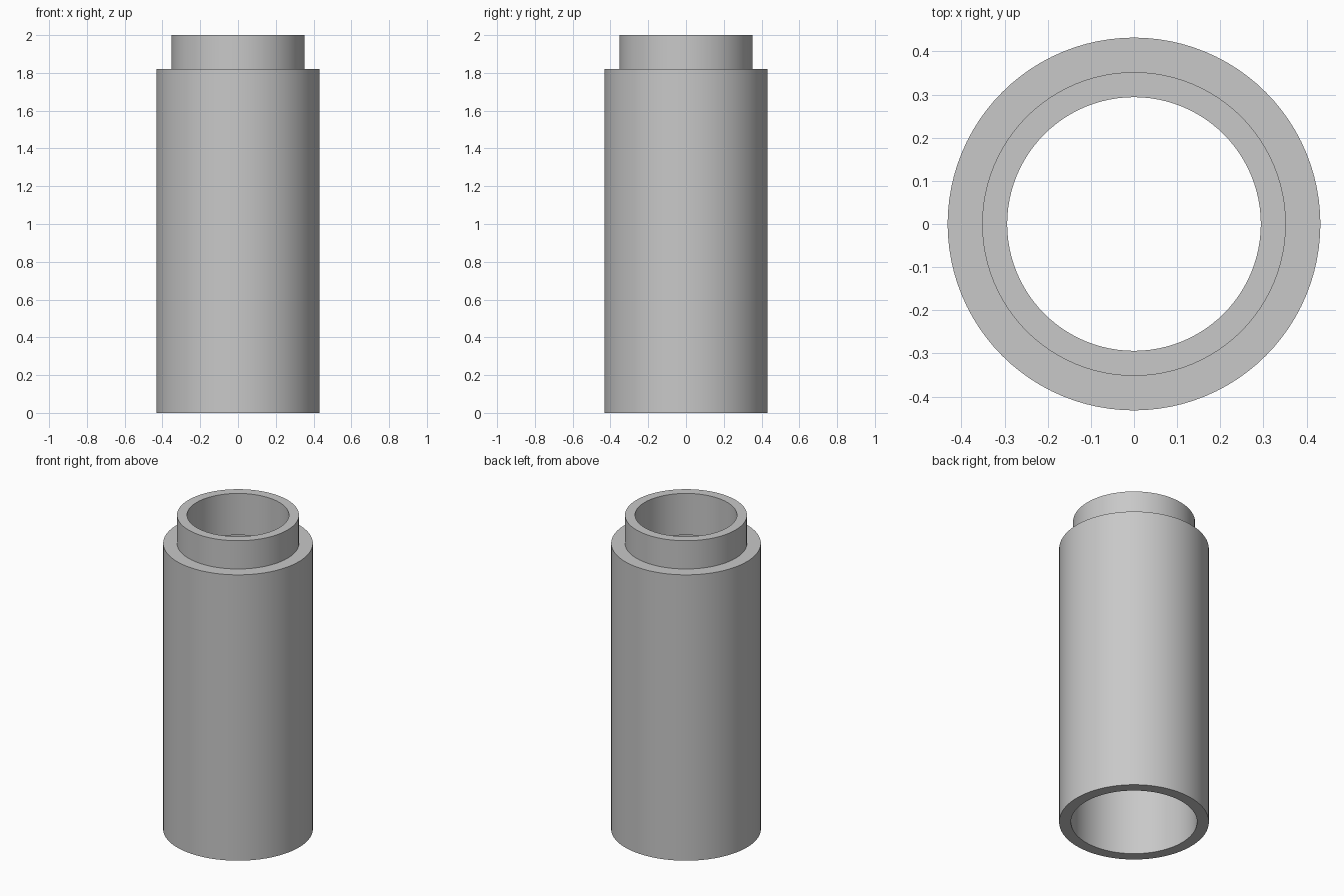
import bpy
import bmesh
from math import radians, tau

cube = bpy.data.objects.get("Cube")
if cube:
    bpy.data.objects.remove(cube, do_unlink=True)

SIDES = 96
OUTER, SPIGOT = 0.432, 0.352        # outside radii
SOCKET, BORE = 0.364, 0.294         # inside radii
TOP, SHOULDER, LEDGE = 2.0, 1.82, 1.735

grey = bpy.data.materials.new("light_grey")
grey.use_nodes = True
colour = (0.58, 0.58, 0.58, 1)
grey.diffuse_color = colour
grey.node_tree.nodes["Principled BSDF"].inputs["Base Color"].default_value = colour


def lathe(name, profile, material):
    """Spin a closed (radius, height) profile around the z axis."""
    bm = bmesh.new()
    verts = [bm.verts.new((r, 0, z)) for r, z in profile]
    edges = [bm.edges.new((v, verts[i - 1])) for i, v in enumerate(verts)]
    bmesh.ops.spin(bm, geom=verts + edges, cent=(0, 0, 0), axis=(0, 0, 1),
                   angle=tau, steps=SIDES, use_merge=True)
    bmesh.ops.remove_doubles(bm, verts=bm.verts, dist=0.0001)
    bmesh.ops.recalc_face_normals(bm, faces=bm.faces)
    mesh = bpy.data.meshes.new(name)
    bm.to_mesh(mesh)
    bm.free()
    mesh.materials.append(material)
    obj = bpy.data.objects.new(name, mesh)
    bpy.context.collection.objects.link(obj)
    bpy.ops.object.select_all(action="DESELECT")
    obj.select_set(True)
    bpy.context.view_layer.objects.active = obj
    bpy.ops.object.shade_smooth_by_angle(angle=radians(30))
    return obj


# Hollow sleeve: wide socket below, narrow spigot above, ledge inside
lathe("stepped_sleeve", [
    (SOCKET, 0), (OUTER, 0), (OUTER, SHOULDER), (SPIGOT, SHOULDER),
    (SPIGOT, TOP), (BORE, TOP), (BORE, LEDGE), (SOCKET, LEDGE),
], grey)
